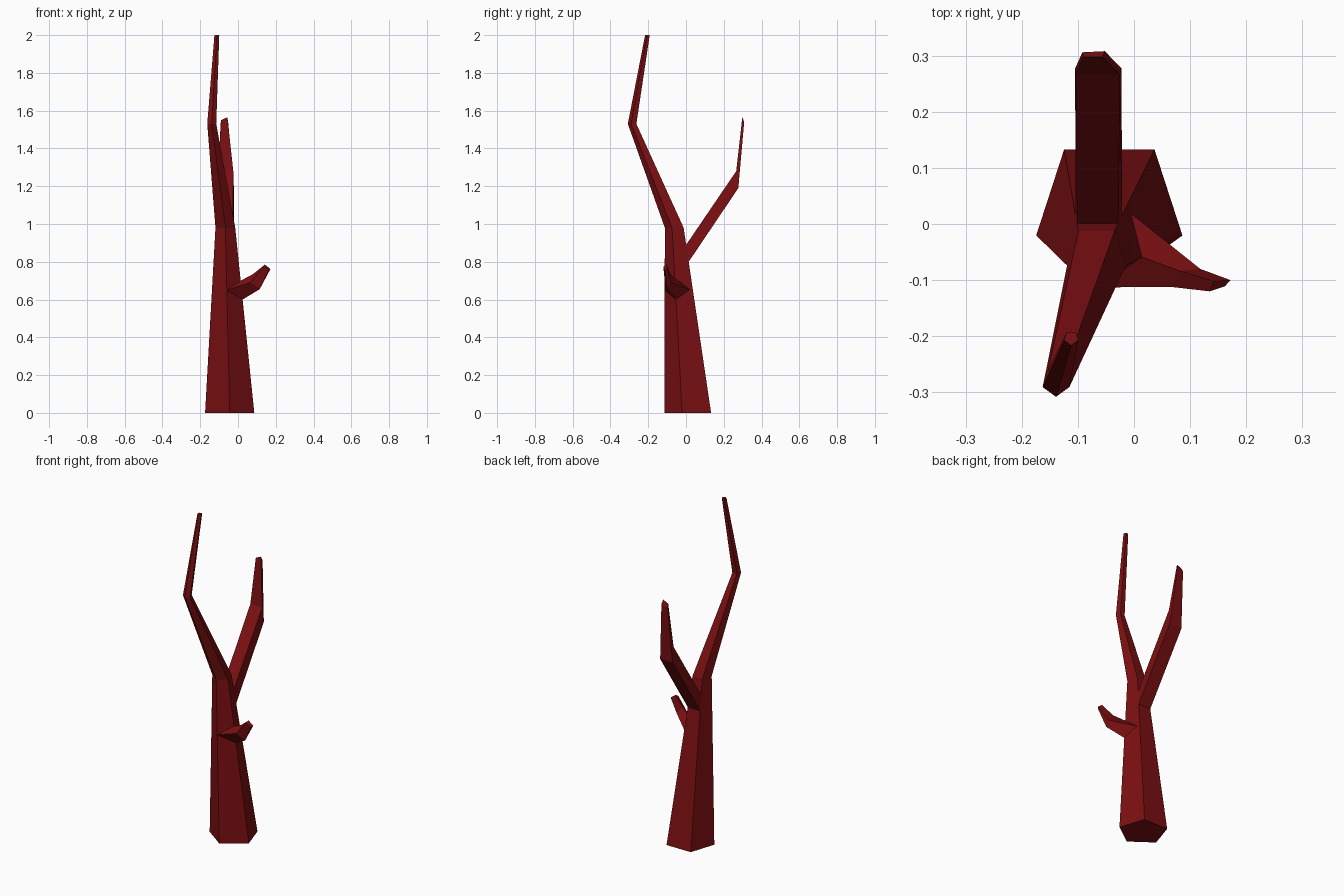
import bpy, bmesh, math
from mathutils import Vector

if "Cube" in bpy.data.objects:
    bpy.data.objects.remove(bpy.data.objects["Cube"])

bark = bpy.data.materials.new("dark red bark")
bark.diffuse_color = (0.2, 0.005, 0.006, 1)
bark.use_nodes = True
bark.node_tree.nodes["Principled BSDF"].inputs["Base Color"].default_value = bark.diffuse_color


def loft(name, rings):
    """Closed flat-shaded limb through equal-length rings of points."""
    bm = bmesh.new()
    loops = [[bm.verts.new(p) for p in ring] for ring in rings]
    n = len(loops[0])
    for a, b in zip(loops, loops[1:]):
        for i in range(n):
            j = (i + 1) % n
            bm.faces.new((a[i], a[j], b[j], b[i]))
    bm.faces.new(loops[0][::-1])
    bm.faces.new(loops[-1])
    bmesh.ops.recalc_face_normals(bm, faces=bm.faces)
    mesh = bpy.data.meshes.new(name)
    bm.to_mesh(mesh)
    bm.free()
    mesh.materials.append(bark)
    obj = bpy.data.objects.new(name, mesh)
    bpy.context.collection.objects.link(obj)
    return obj


def pentagon(x, y, z, r):
    """Horizontal pentagon with one corner facing the front."""
    angles = [math.radians(-90 + 72 * i) for i in range(5)]
    return [Vector((x + r * math.cos(a), y + r * math.sin(a), z)) for a in angles]


# Trunk running into the tall crooked front limb
trunk_rings = [
    pentagon(-0.044, 0.022, 0.0, 0.137),
    pentagon(-0.067, -0.057, 0.98, 0.055),
    pentagon(-0.139, -0.283, 1.53, 0.025),
    pentagon(-0.112, -0.203, 2.0, 0.0135),
]
loft("trunk", trunk_rings)


def on_edge(i, z):
    """Point at height z on the lower trunk's corner edge i."""
    return trunk_rings[0][i].lerp(trunk_rings[1][i], z / 0.98)


# Back branch growing out of the trunk's rear face
loft("back_branch", [
    [on_edge(3, 0.80), on_edge(2, 0.80), on_edge(2, 0.89), on_edge(3, 0.89)],
    [(-0.105, 0.277, 1.19), (-0.022, 0.277, 1.19), (-0.025, 0.266, 1.28), (-0.104, 0.266, 1.28)],
    [(-0.092, 0.306, 1.53), (-0.052, 0.308, 1.54), (-0.056, 0.298, 1.565), (-0.090, 0.298, 1.55)],
])

# Short stub branch on the front right corner
loft("stub_branch", [
    [on_edge(0, 0.65), on_edge(1, 0.60), (-0.012, 0.024, 0.65), on_edge(1, 0.70)],
    [(0.065, -0.112, 0.69), (0.115, -0.098, 0.655), (0.118, -0.080, 0.69), (0.080, -0.083, 0.735)],
    [(0.135, -0.120, 0.775), (0.162, -0.111, 0.755), (0.172, -0.100, 0.762), (0.142, -0.102, 0.785)],
])
